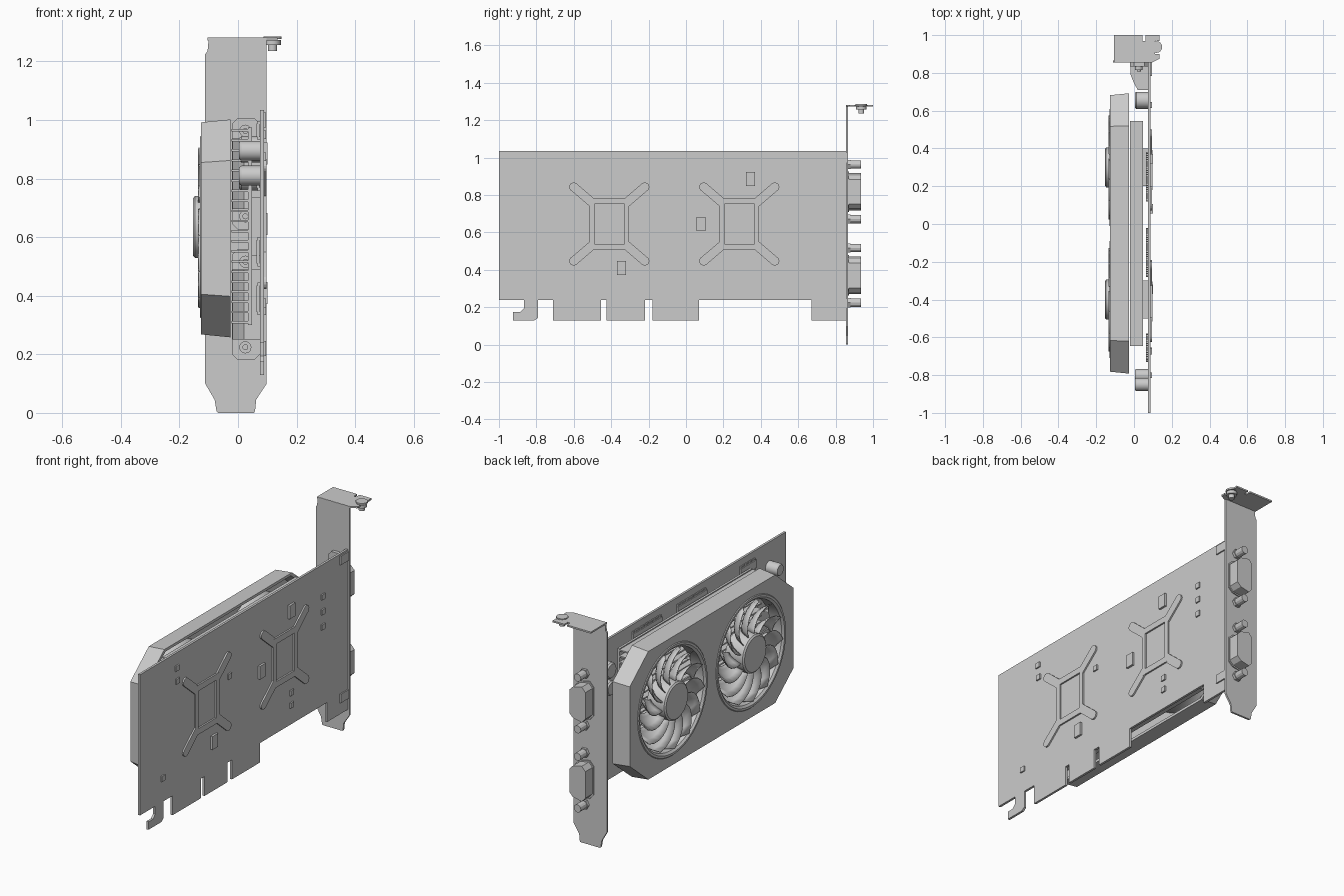
import bpy, bmesh
from math import sin, cos, pi

if "Cube" in bpy.data.objects:
    bpy.data.objects.remove(bpy.data.objects["Cube"])


def prism(bm, pts, ax, lo, hi, pts2=None):
    """Extrude a 2D outline along an axis; pts2 is an optional far outline."""
    def place(p, d):
        return {'x': (d, p[0], p[1]), 'y': (p[0], d, p[1]), 'z': (p[0], p[1], d)}[ax]
    a = [bm.verts.new(place(p, lo)) for p in pts]
    b = [bm.verts.new(place(p, hi)) for p in (pts2 or pts)]
    bm.faces.new(a[::-1])
    bm.faces.new(b)
    n = len(a)
    for i in range(n):
        j = (i + 1) % n
        bm.faces.new((a[i], a[j], b[j], b[i]))


def rect(u, v, w, h):
    return [(u - w / 2, v - h / 2), (u + w / 2, v - h / 2), (u + w / 2, v + h / 2), (u - w / 2, v + h / 2)]


def circle(u, v, r, n=32):
    return [(u + r * cos(2 * pi * i / n), v + r * sin(2 * pi * i / n)) for i in range(n)]


def octagon(u, v, w, h, cu, cv):
    return [(u - w, v - h + cv), (u - w + cu, v - h), (u + w - cu, v - h), (u + w, v - h + cv),
            (u + w, v + h - cv), (u + w - cu, v + h), (u - w + cu, v + h), (u - w, v + h - cv)]


def finish(bm, name, smooth=False):
    bmesh.ops.recalc_face_normals(bm, faces=bm.faces)
    me = bpy.data.meshes.new(name)
    bm.to_mesh(me)
    bm.free()
    ob = bpy.data.objects.new(name, me)
    bpy.context.collection.objects.link(ob)
    bpy.ops.object.select_all(action='DESELECT')
    ob.select_set(True)
    bpy.context.view_layer.objects.active = ob
    if smooth:
        bpy.ops.object.shade_smooth_by_angle(angle=0.6)
    return ob


def cut(ob, cutter):
    m = ob.modifiers.new("cut", 'BOOLEAN')
    m.operation, m.object, m.solver = 'DIFFERENCE', cutter, 'EXACT'
    bpy.context.view_layer.objects.active = ob
    bpy.ops.object.modifier_apply(modifier=m.name)
    bpy.data.objects.remove(cutter)


FANS = (0.30, -0.40)
FZ = 0.635

# circuit board with edge connector notches
bm = bmesh.new()
prism(bm, [(-1, 1.035), (.86, 1.035), (.86, .13), (.67, .13), (.67, .24), (.07, .24), (.07, .13),
           (-.18, .13), (-.18, .24), (-.22, .24), (-.22, .13), (-.425, .13), (-.425, .24),
           (-.455, .24), (-.455, .13), (-.71, .13), (-.71, .24), (-.79, .24), (-.79, .145),
           (-.81, .13), (-.925, .13), (-.925, .175), (-.885, .175), (-.866, .195), (-.866, .24),
           (-1, .24)], 'x', .075, .088)
finish(bm, "circuit_board")

# X-shaped braces on the board's back
for k, yc in enumerate((-.41, .285)):
    bm = bmesh.new()
    zc = .645
    for s in (-1, 1):
        prism(bm, rect(yc + s * .093, zc, .026, .28), 'x', .087, .097)
        prism(bm, rect(yc, zc + s * .123, .16, .034), 'x', .087, .097)
        for t in (-1, 1):
            # rounded arm reaching diagonally outward
            ang = [pi / 4 - pi / 2 + pi * i / 8 for i in range(9)]
            arm = [(.19 + .024 * cos(a), .198 + .024 * sin(a)) for a in ang]
            arm += [(.068, .125), (.1, .09)]
            prism(bm, [(yc + s * u, zc + t * v) for u, v in arm], 'x', .087, .0965)
    finish(bm, f"back_brace_{k}")

# small parts on the board's back
bm = bmesh.new()
for y, z in ((.345, .885), (.08, .645), (-.345, .41)):
    prism(bm, rect(y, z, .05, .075), 'x', .087, .1)
for y, z in ((-.675, .95), (-.67, .875), (-.205, .725), (.63, .855), (.63, .77), (.63, .685),
             (.35, .42), (.35, .35), (-.8, .375)):
    prism(bm, rect(y, z, .03, .03), 'x', .087, .096)
finish(bm, "back_components")

# memory chips with rows of pins on the inner side
bm = bmesh.new()
for y, z, w, h in ((.25, .965, .26, .045), (-.15, .965, .26, .045), (-.65, .965, .14, .045),
                   (-.66, .8, .14, .065), (-.66, .55, .14, .08), (-.66, .39, .14, .09)):
    prism(bm, rect(y, z, w, h), 'x', .063, .073)
    n = int(w / .011)
    for i in range(n):
        for s in (-1, 1):
            prism(bm, rect(y - w / 2 + (i + .5) * w / n, z + s * (h / 2 + .004), .005, .012), 'x', .066, .076)
finish(bm, "memory_chips")

# capacitors
bm = bmesh.new()
for y, z, r in ((-.85, .895, .034), (-.802, .81, .034), (.655, .9, .045), (.655, .8, .04)):
    prism(bm, circle(y, z, r), 'x', .012, .076)
    prism(bm, circle(y, z, r * .85), 'x', .004, .012, circle(y, z, r))
finish(bm, "capacitors", True)

# mounting bracket
bm = bmesh.new()
prism(bm, [(-.112, .1), (-.08, .045), (-.073, .005), (-.068, 0), (.054, 0), (.058, .005), (.062, .045),
           (.098, .1), (.098, 1.28), (-.1, 1.28), (-.104, 1.235), (-.112, 1.225)], 'y', .855, .866)
prism(bm, [(-.105, .856), (-.105, 1), (.045, 1), (.045, .97), (.06, .97), (.06, 1), (.135, 1),
           (.135, .97), (.11, .97), (.11, .9), (.135, .9), (.135, .875), (.097, .856)], 'z', 1.272, 1.281)
for z in (1.0, .22):
    prism(bm, rect(.82, z, .075, .05), 'x', .087, .095)
finish(bm, "mounting_bracket")

# bracket screw
bm = bmesh.new()
for r, lo, hi in ((.031, 1.276, 1.286), (.028, 1.256, 1.273), (.016, 1.235, 1.28)):
    prism(bm, circle(.118, .937, r, 24), 'z', lo, hi)
finish(bm, "bracket_screw", True)

# display ports: shell and hex posts outside, housing inside
for k, zc in enumerate((.37, .817)):
    bm = bmesh.new()
    d = octagon(.025, zc, .05, .1, .022, .025)
    d = [(u, zc + (v - zc) * (.88 if u > .025 else 1)) for u, v in d]
    prism(bm, [(.025 + (u - .025) * 1.12, zc + (v - zc) * 1.08) for u, v in d], 'y', .864, .872)
    prism(bm, d, 'y', .87, .935)
    prism(bm, octagon(.027, zc, .048, .19, .02, .02), 'y', .835, .856)
    prism(bm, [(-.018, .84), (-.018, .79), (.0, .745), (.02, .71), (.076, .71), (.076, .84)],
          'z', zc - .12, zc + .12)
    for s in (-1, 1):
        z = zc + s * .146
        prism(bm, circle(.025, z, .028, 6), 'y', .864, .88)
        prism(bm, circle(.025, z, .022, 12), 'y', .878, .935)
        prism(bm, circle(.025, z, .021, 12), 'y', .815, .84)
        prism(bm, circle(.025, z, .01, 12), 'y', .808, .82)
    finish(bm, f"display_port_{k}")

# heat sink: plate and long fins
bm = bmesh.new()
prism(bm, rect(-.05, .6375, 1.19, .675), 'x', .035, .048)
for i in range(20):
    prism(bm, rect(-.05, .31 + i * .0345, 1.19, .008), 'x', -.022, .037)
for yc in FANS:
    prism(bm, rect(yc, FZ, .2, .2), 'x', .045, .077)
finish(bm, "heat_sink")

# fan shroud: hollow tapered octagon with two round openings
bm = bmesh.new()
prism(bm, octagon(-.05, .63, .732, .362, .165, .137), 'x', -.126, -.026,
      octagon(-.05, .63, .742, .372, .172, .14))
shroud = finish(bm, "fan_shroud")
bm = bmesh.new()
prism(bm, octagon(-.05, .63, .717, .347, .16, .132), 'x', -.112, .0,
      octagon(-.05, .63, .73, .36, .168, .136))
cut(shroud, finish(bm, "shroud_cavity"))
for yc in FANS:
    bm = bmesh.new()
    prism(bm, circle(yc, FZ, .3, 64), 'x', -.2, 0)
    cut(shroud, finish(bm, "fan_opening"))

for k, yc in enumerate(FANS):
    # bevelled ring lining the opening
    bm = bmesh.new()
    n = 64
    prof = [(.312, -.126), (.308, -.13), (.296, -.13), (.284, -.12), (.284, -.05), (.296, -.05), (.3, -.11)]
    rings = [[bm.verts.new((x, yc + r * cos(2 * pi * i / n), FZ + r * sin(2 * pi * i / n)))
              for r, x in prof] for i in range(n)]
    for i in range(n):
        p, q = rings[i], rings[(i + 1) % n]
        for j in range(len(prof)):
            m = (j + 1) % len(prof)
            bm.faces.new((p[j], p[m], q[m], q[j]))
    finish(bm, f"fan_ring_{k}", True)

    # hub with bevelled cap
    bm = bmesh.new()
    prism(bm, circle(yc, FZ, .106, 48), 'x', -.147, -.04)
    prism(bm, circle(yc, FZ, .097, 48), 'x', -.154, -.147, circle(yc, FZ, .106, 48))
    # rear motor mount struts
    for u, v in ((1, 0), (0, 1)):
        prism(bm, rect(yc, FZ, .02 + .56 * u, .02 + .56 * v), 'x', -.045, -.036)
    finish(bm, f"fan_hub_{k}", True)

    # swept, pitched blades
    bm = bmesh.new()
    count, nr, nc = 13, 7, 5
    for b in range(count):
        grid = []
        for i in range(nr):
            t = i / (nr - 1)
            r = .1 + .175 * t
            row = []
            for j in range(nc):
                c = j / (nc - 1)
                a = 2 * pi * b / count + .55 * t * t + (c - .5) * .44
                x = -.135 + .075 * c + .014 * sin(pi * c)
                row.append(bm.verts.new((x, yc + r * cos(a), FZ + r * sin(a))))
            grid.append(row)
        for i in range(nr - 1):
            for j in range(nc - 1):
                bm.faces.new((grid[i][j], grid[i][j + 1], grid[i + 1][j + 1], grid[i + 1][j]))
    blades = finish(bm, f"fan_blades_{k}", True)
    sol = blades.modifiers.new("thickness", 'SOLIDIFY')
    sol.thickness, sol.offset = .005, 0
